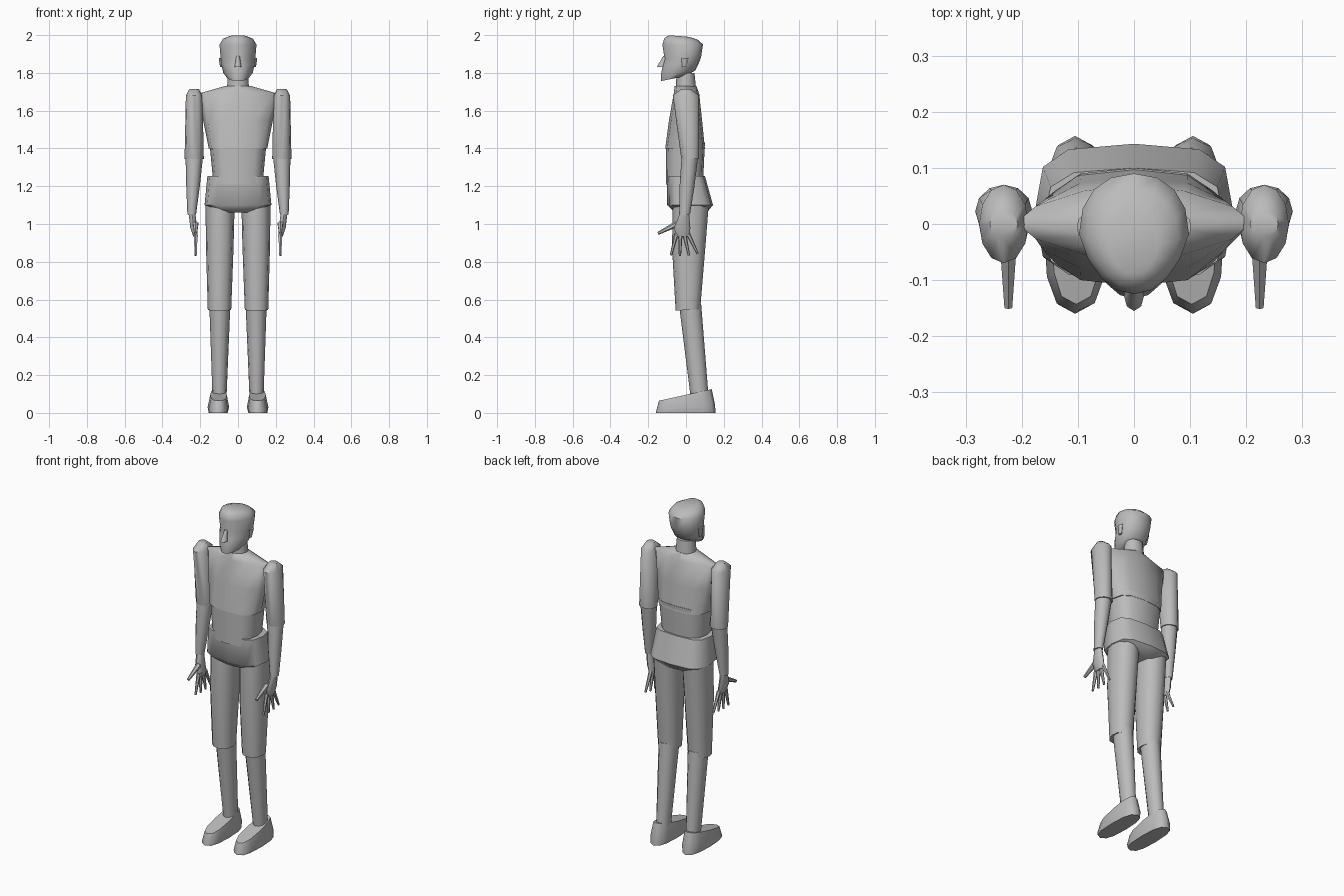
import bpy
import bmesh
from math import sin, cos, pi, radians
from mathutils import Matrix

default_cube = bpy.data.objects.get("Cube")
if default_cube:
    bpy.data.objects.remove(default_cube, do_unlink=True)

shade = 0.5
grey = bpy.data.materials.new("plain grey")
grey.use_nodes = True
grey.diffuse_color = (shade, shade, shade, 1)
grey.node_tree.nodes["Principled BSDF"].inputs["Base Color"].default_value = grey.diffuse_color


def signed_power(value, power):
    return (1 if value >= 0 else -1) * abs(value) ** power


def blend(ends, t):
    return ends[0] + (ends[-1] - ends[0]) * t


def ring(z, half, front, back):
    """One level of a part: height, half width, front and back reach."""
    return z, half, front, back


def loft(bm, *levels, x=(0,), corner=(1,), tilt=(0,), sides=12, taper=0):
    """Join levels into a capped body; x, corner and tilt blend from bottom to top."""
    rows = []
    for level, (z, half, front, back) in enumerate(levels):
        t = level / (len(levels) - 1)
        middle, depth = (front + back) / 2, (back - front) / 2
        row = []
        for i in range(sides):
            angle = 2 * pi * i / sides - pi / 2
            across = signed_power(cos(angle), blend(corner, t))
            along = depth * signed_power(sin(angle), blend(corner, t))
            narrow = 1 - taper * max(0, -along / depth)
            point = (blend(x, t) + half * across * narrow, middle + along, z + blend(tilt, t) * along)
            row.append(bm.verts.new(point))
        rows.append(row)
    for low, high in zip(rows, rows[1:]):
        for i in range(sides):
            bm.faces.new((low[i - 1], low[i], high[i], high[i - 1]))
    bm.faces.new(rows[0])
    bm.faces.new(rows[-1])


def digit(bm, x, y, z, angle, length, radius):
    """A tapered finger swung forward or back from the palm."""
    place = Matrix.Translation((x, y, z)) @ Matrix.Rotation(pi + angle, 4, "X")
    place = place @ Matrix.Translation((0, 0, length / 2))
    bmesh.ops.create_cone(bm, cap_ends=True, segments=6, radius1=radius,
                          radius2=radius / 2, depth=length, matrix=place)


def finish(name, bm, side=1):
    bmesh.ops.scale(bm, vec=(side, 1, 1), verts=bm.verts)
    bmesh.ops.recalc_face_normals(bm, faces=bm.faces)
    mesh = bpy.data.meshes.new(name)
    bm.to_mesh(mesh)
    bm.free()
    mesh.materials.append(grey)
    body = bpy.data.objects.new(name, mesh)
    bpy.context.collection.objects.link(body)
    bpy.ops.object.select_all(action="DESELECT")
    body.select_set(True)
    bpy.context.view_layer.objects.active = body
    bpy.ops.object.shade_smooth_by_angle(angle=radians(55))


def part(name, *levels, side=1, **shape):
    bm = bmesh.new()
    loft(bm, *levels, **shape)
    finish(name, bm, side)


def pair(name, *levels, **shape):
    for label, side in (("left_", 1), ("right_", -1)):
        part(label + name, *levels, side=side, **shape)


# Torso
part("chest",
     ring(z=1.4, half=.155, front=-.11, back=.1),
     ring(z=1.55, half=.185, front=-.09, back=.085),
     ring(z=1.69, half=.21, front=-.065, back=.07),
     ring(z=1.73, half=.07, front=-.06, back=.055),
     corner=(.7, 1.5))
part("abdomen",
     ring(z=1.21, half=.13, front=-.107, back=.09),
     ring(z=1.42, half=.15, front=-.105, back=.1),
     corner=(.7,), tilt=(0, .1))
part("pelvis",
     ring(z=1.06, half=.1, front=-.06, back=.11),
     ring(z=1.1, half=.177, front=-.1, back=.143),
     ring(z=1.255, half=.162, front=-.1, back=.1),
     corner=(.6,))
part("neck",
     ring(z=1.7, half=.06, front=-.055, back=.055),
     ring(z=1.8, half=.052, front=-.05, back=.045))

# Head, from jaw through eye line and hairline to crown
part("head",
     ring(z=1.77, half=.055, front=-.132, back=0),
     ring(z=1.8, half=.078, front=-.133, back=.05),
     ring(z=1.85, half=.09, front=-.124, back=.072),
     ring(z=1.88, half=.092, front=-.113, back=.08),
     ring(z=1.95, half=.098, front=-.125, back=.09),
     ring(z=1.98, half=.08, front=-.115, back=.06),
     ring(z=1.995, half=.045, front=-.09, back=.015),
     corner=(.9,), tilt=(.2, -.08), sides=16, taper=.25)
part("nose",
     ring(z=1.83, half=.018, front=-.155, back=-.1),
     ring(z=1.89, half=.009, front=-.12, back=-.1), sides=8)
pair("ear",
     ring(z=1.83, half=.007, front=-.02, back=0),
     ring(z=1.88, half=.01, front=-.025, back=.014), x=(.088, .092), sides=8)

# Arms
pair("upper_arm",
     ring(z=1.345, half=.051, front=-.025, back=.07),
     ring(z=1.68, half=.044, front=-.07, back=.07),
     ring(z=1.715, half=.025, front=-.025, back=.025), x=(.232,))
pair("forearm",
     ring(z=1.05, half=.023, front=-.036, back=.021),
     ring(z=1.2, half=.036, front=-.034, back=.045),
     ring(z=1.37, half=.047, front=-.022, back=.066), x=(.245, .231))

# Hands: flat palm, four fanned fingers and a thumb
for label, side in (("left_hand", 1), ("right_hand", -1)):
    hand = bmesh.new()
    loft(hand,
         ring(z=.935, half=.013, front=-.052, back=.02),
         ring(z=.98, half=.019, front=-.063, back=.023),
         ring(z=1.06, half=.019, front=-.032, back=.016), x=(.225, .244), sides=10)
    for finger in range(4):
        spread = finger / 3
        digit(hand, .224, -.05 + .06 * spread, .95, -.25 + .7 * spread, .12, .012)
    digit(hand, .224, -.05, 1, -1.1, .11, .016)
    finish(label, hand, side)

# Legs
pair("thigh",
     ring(z=.545, half=.062, front=-.055, back=.075),
     ring(z=.88, half=.073, front=-.074, back=.103),
     ring(z=1.1, half=.077, front=-.07, back=.12),
     x=(.098, .095), corner=(.9,), tilt=(.05, 0))
pair("shin",
     ring(z=.08, half=.037, front=.025, back=.12),
     ring(z=.58, half=.056, front=-.038, back=.08), x=(.098, .096))
pair("foot",
     ring(z=0, half=.05, front=-.16, back=.157),
     ring(z=.03, half=.057, front=-.157, back=.153),
     ring(z=.095, half=.044, front=-.143, back=.136),
     x=(.105, .103), corner=(.75,), tilt=(0, .22))
